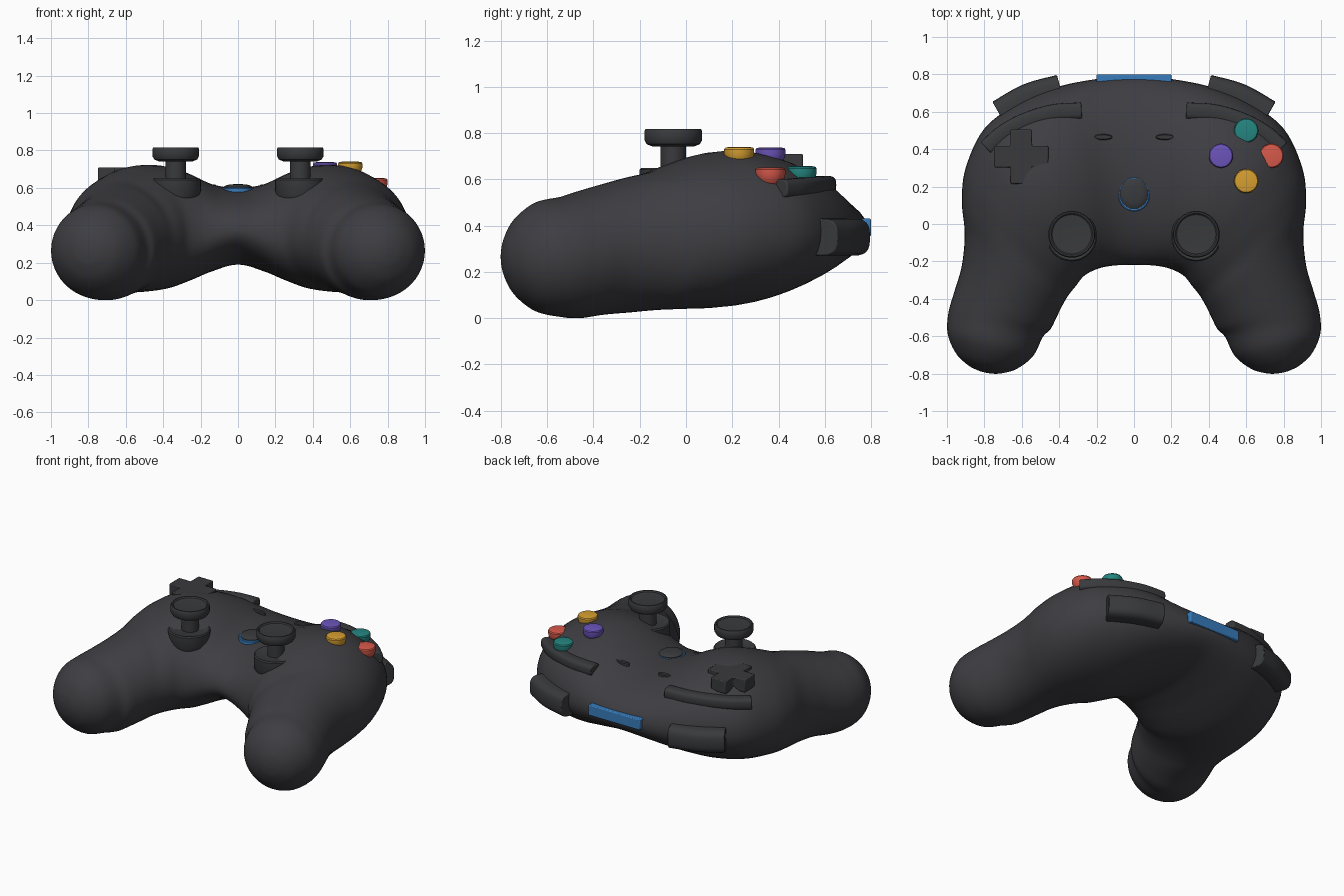
import bpy, bmesh
from math import sin, cos, pi, radians, copysign
from mathutils import Vector
from mathutils.bvhtree import BVHTree

cube = bpy.data.objects.get("Cube")
if cube:
    bpy.data.objects.remove(cube, do_unlink=True)


def material(name, rgb):
    mat = bpy.data.materials.new(name)
    mat.use_nodes = True
    color = (*rgb, 1)
    mat.diffuse_color = color
    mat.node_tree.nodes["Principled BSDF"].inputs["Base Color"].default_value = color
    return mat


shell = material("charcoal shell", (.048, .047, .054))
rubber = material("dark rubber", (.041, .042, .046))
blue = material("blue accent", (.04, .2, .5))
yellow = material("yellow button", (.68, .35, .03))
red = material("red button", (.68, .1, .07))
teal = material("teal button", (.018, .24, .22))
purple = material("purple button", (.15, .09, .5))


def spline(points, steps):
    """Smooth curve through vectors of any size."""
    pts = [Vector(p) for p in points]
    pts = [pts[0] * 2 - pts[1]] + pts + [pts[-1] * 2 - pts[-2]]
    out = []
    for a, b, c, d in zip(pts, pts[1:], pts[2:], pts[3:]):
        for k in range(steps):
            t = k / steps
            out.append(b + (c - a) * (t / 2)
                       + (a * 2 - b * 5 + c * 4 - d) * (t * t / 2)
                       + (b * 3 - a - c * 3 + d) * (t ** 3 / 2))
    return out + [pts[-2]]


def loft(name, rings, mat, caps=True, bevel=0, angle=35):
    """Skin a list of closed rings into one object."""
    bm = bmesh.new()
    loops = [[bm.verts.new(p) for p in ring] for ring in rings]
    for lower, upper in zip(loops, loops[1:]):
        for i in range(len(lower)):
            bm.faces.new((lower[i - 1], lower[i], upper[i], upper[i - 1]))
    if caps:
        bm.faces.new(loops[0])
        bm.faces.new(loops[-1])
    bmesh.ops.remove_doubles(bm, verts=bm.verts[:], dist=1e-5)
    bmesh.ops.recalc_face_normals(bm, faces=bm.faces[:])
    mesh = bpy.data.meshes.new(name)
    bm.to_mesh(mesh)
    bm.free()
    mesh.materials.append(mat)
    obj = bpy.data.objects.new(name, mesh)
    bpy.context.collection.objects.link(obj)
    bpy.ops.object.select_all(action="DESELECT")
    obj.select_set(True)
    bpy.context.view_layer.objects.active = obj
    bpy.ops.object.shade_smooth_by_angle(angle=radians(angle))
    if bevel:
        mod = obj.modifiers.new("soft edges", "BEVEL")
        mod.width = bevel
        mod.segments = 2
    return obj


def oval(x, y, z, rx, ry, sides=32):
    angles = [2 * pi * i / sides for i in range(sides)]
    return [(x + rx * cos(a), y + ry * sin(a), z) for a in angles]


def lathe(name, x, y, profile, mat, stretch=1):
    return loft(name, [oval(x, y, z, r, r * stretch) for r, z in profile], mat)


def sweep(name, path, wide, tall, mat, side):
    """Rounded bar following a level path; side mirrors it across x."""
    pts = spline(path, 8)
    rings = []
    for i, p in enumerate(pts):
        tangent = pts[min(i + 1, len(pts) - 1)] - pts[max(i - 1, 0)]
        out = Vector((-tangent.y, tangent.x, 0)).normalized()
        ring = []
        for k in range(24):
            a = 2 * pi * k / 24
            u, v = [copysign(abs(w) ** .65, w) for w in (cos(a), sin(a))]
            q = p + out * (u * wide) + Vector((0, 0, v * tall))
            ring.append((q.x * side, q.y, q.z))
        rings.append(ring)
    return loft(name, rings, mat, bevel=.006)


# Body: oval sections fanning from the bridge round to the grip.
# Inner x, y; outer x, y; inner and outer edge height; top; bottom
half = [
    (0, -.22, 0, .79, .37, .37, .6, .19),
    (.08, -.22, .2, .775, .36, .37, .62, .155),
    (.16, -.23, .42, .73, .34, .37, .685, .1),
    (.22, -.25, .62, .645, .33, .37, .72, .06),
    (.27, -.28, .8, .51, .33, .37, .715, .045),
    (.31, -.33, .9, .3, .33, .36, .675, .04),
    (.35, -.38, .92, .12, .32, .35, .635, .035),
    (.38, -.43, .905, -.05, .31, .33, .61, .025),
    (.41, -.49, .92, -.22, .29, .31, .58, .015),
    (.445, -.56, .96, -.36, .27, .28, .55, 0),
]
# Rounded grip end
center, across, along, radius = Vector((.74, -.54)), Vector((.97, .25)), Vector((.25, -.97)), .26
for degrees in (0, 25, 50, 70, 83, 90):
    mid = center + along * (radius * sin(radians(degrees)))
    w = radius * cos(radians(degrees))
    a, b = mid - across * w, mid + across * w
    half.append((a.x, a.y, b.x, b.y, .265, .265, .265 + w, .265 - w))
mirrored = [(-s[0], s[1], -s[2], *s[3:]) for s in reversed(half[1:])]

rings = []
for ix, iy, ox, oy, zi, zo, top, bottom in spline(mirrored + half, 6):
    ring = []
    for k in range(48):
        a = 2 * pi * k / 48
        t = (1 + cos(a)) / 2
        mid = (zi + zo) / 2
        reach = top - mid if sin(a) > 0 else mid - bottom
        z = zi + (zo - zi) * t + reach * sin(a)
        ring.append((ix + (ox - ix) * t, iy + (oy - iy) * t, max(z, 0)))
    rings.append(ring)
body = loft("body", rings, shell, caps=False, angle=80)
tree = BVHTree.FromPolygons([v.co for v in body.data.vertices],
                            [p.vertices[:] for p in body.data.polygons])


def surface(x, y):
    return tree.ray_cast(Vector((x, y, 2)), Vector((0, 0, -1)))[0].z


# Paired parts
for side, label in ((1, "left"), (-1, "right")):
    x, y = .333 * side, -.055
    lathe(label + "_stick_base", x, y - .01,
          [(.125, .54), (.135, .56), (.135, .642), (.128, .65), (.1, .642)], rubber)
    lathe(label + "_stick_shaft", x, y, [(.055, .6), (.055, .76)], rubber)
    lathe(label + "_stick_cap", x, y,
          [(.09, .742), (.115, .752), (.125, .77), (.125, .808), (.12, .817),
           (.112, .817), (.105, .81), (.05, .806)], rubber)
    sweep(label + "_bumper",
          [(.28, .605, .575), (.43, .595, .575), (.58, .55, .572), (.7, .485, .566), (.79, .405, .56)],
          .045, .04, rubber, side)
    sweep(label + "_trigger",
          [(.39, .715, .35), (.56, .667, .35), (.715, .58, .35)],
          .085, .08, rubber, side)
    x, y = .165 * side, .465
    z = surface(x, y)
    loft(label + "_menu_button",
         [oval(x, y, z - .03, .05, .016), oval(x, y, z + .008, .05, .016),
          oval(x, y, z + .014, .044, .011)], rubber)

# Face buttons
for name, x, y, top, mat in (("front", .6, .23, .74, yellow), ("inner", .465, .365, .738, purple),
                             ("outer", .735, .365, .652, red), ("rear", .6, .5, .657, teal)):
    lathe(name + "_face_button", x, y,
          [(.042, top - .075), (.056, top - .06), (.065, top - .03),
           (.065, top - .01), (.06, top - .003), (.045, top)], mat)

# Direction pad
arm, thick = .145, .057
corner = [(arm, -thick), (arm, thick), (thick, thick)]
plus = []
for turn in range(4):
    plus += corner
    corner = [(-v, u) for u, v in corner]
loft("direction_pad", [[(u - .603, v + .36, z) for u, v in plus] for z in (.62, .71)],
     rubber, bevel=.006)

# Guide button with its blue ring
lathe("guide_ring", 0, .158, [(.085, .55), (.085, .598), (.08, .602)], blue, 1.08)
lathe("guide_button", 0, .162,
      [(.075, .58), (.075, .606), (.066, .613), (.045, .618), (.02, .62)], rubber, 1.1)

# Blue rear light bar
bar = [(-.2, .355), (.2, .355), (.2, .43), (-.2, .43)]
loft("rear_light_bar", [[(u, y, v) for u, v in bar] for y in (.74, .8)], blue, bevel=.006)
